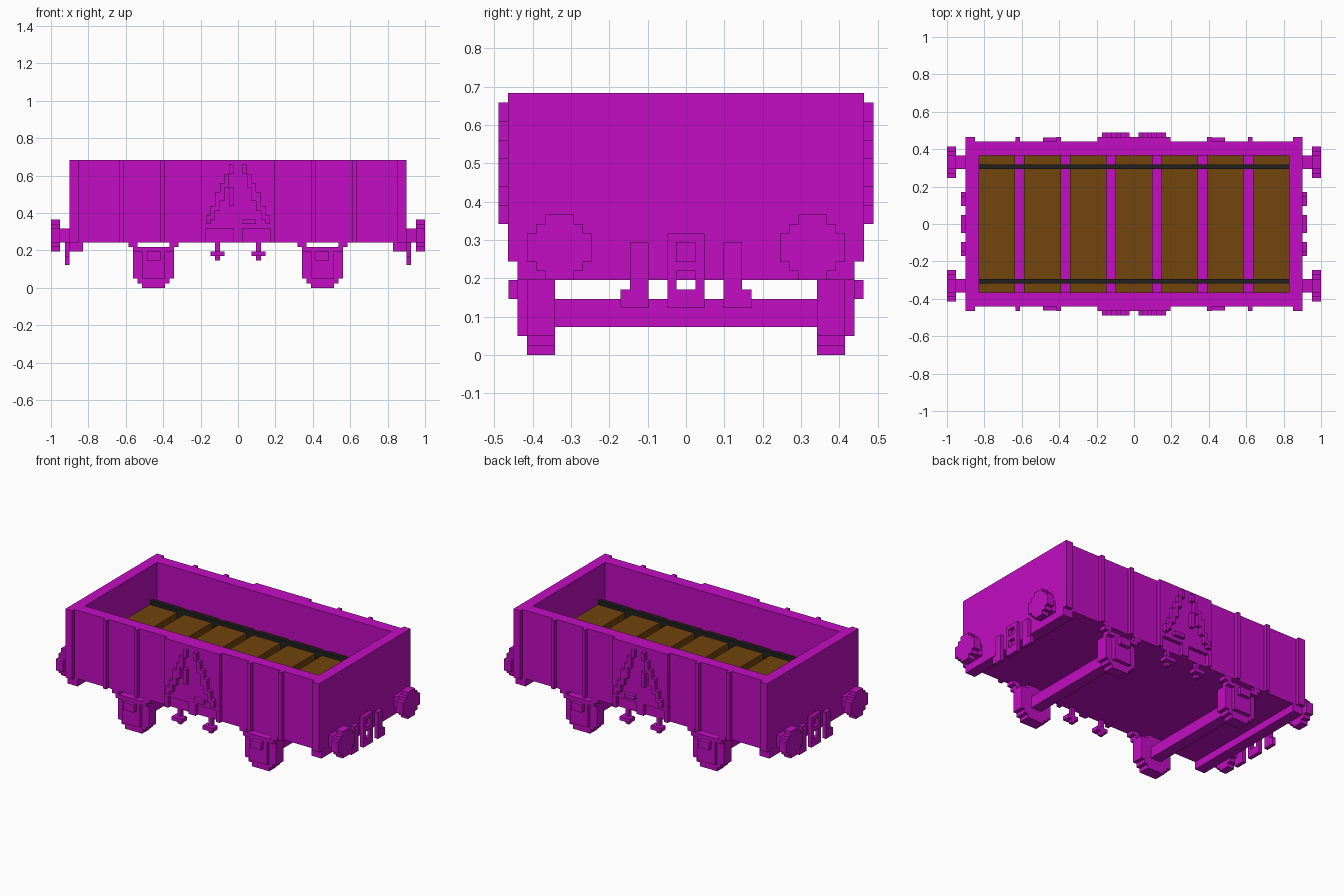
import bpy
import bmesh
from mathutils import Vector

if "Cube" in bpy.data.objects:
    bpy.data.objects.remove(bpy.data.objects["Cube"])

V = 2 / 82  # block size


def material(name, rgb):
    m = bpy.data.materials.new(name)
    m.use_nodes = True
    m.diffuse_color = (*rgb, 1)
    m.node_tree.nodes["Principled BSDF"].inputs["Base Color"].default_value = (*rgb, 1)
    return m


purple = material("purple paint", (0.54, 0.004, 0.54))
brown = material("brown wood", (0.17, 0.058, 0.004))
black = material("dark iron", (0.015, 0.015, 0.015))


def part(name, mat, boxes, mirror=""):
    """Join boxes (x0, x1, y0, y1, z0, z1), with copies mirrored over the named axes."""
    for axis in mirror:
        i = "xy".index(axis) * 2
        boxes = boxes + [b[:i] + (-b[i + 1], -b[i]) + b[i + 2:] for b in boxes]
    bm = bmesh.new()
    for x0, x1, y0, y1, z0, z1 in boxes:
        low, size = Vector((x0, y0, z0)), Vector((x1 - x0, y1 - y0, z1 - z0))
        for v in bmesh.ops.create_cube(bm, size=1)["verts"]:
            v.co = low + Vector((c + 0.5) * s for c, s in zip(v.co, size))
    mesh = bpy.data.meshes.new(name)
    bm.to_mesh(mesh)
    bm.free()
    mesh.materials.append(mat)
    ob = bpy.data.objects.new(name, mesh)
    bpy.context.collection.objects.link(ob)
    return ob


L, W, BASE, TOP = 0.9, 0.44, 10 * V, 28 * V
IL, IW = 0.83, 0.366          # inside half length and half width
FLOOR, PLANK = 0.39, 0.44

# Open wagon tub
part("floor", purple, [(-IL, IL, -IW, IW, BASE, FLOOR)])
part("side_walls", purple, [(-L, L, IW, W, BASE, TOP)], "y")
part("end_walls", purple, [(IL, L, -IW, IW, BASE, TOP)], "x")
part("end_sills", purple, [(IL, L, -W, W, 8 * V, BASE)], "x")

# Side ribs, corner posts and centre doors
ribs = [(x - V / 2, x + V / 2, W, W + V, BASE, TOP) for x in (0.402, 0.622)]
part("side_ribs", purple, ribs, "xy")
part("corner_posts", purple, [(L - 2 * V, L, W, W + V, BASE, TOP)], "xy")
part("centre_doors", purple, [(-8 * V, 8 * V, W, W + V, 13 * V, TOP)], "y")
part("door_posts", purple, [(7 * V, 8 * V, W, W + V, BASE, 13 * V),
                            (0, V, W, W + V, BASE, 13 * V)], "xy")

# Stepped triangular relief on the doors
relief = []
steps = [(14, 16), (15, 18), (17, 21), (19, 23), (22, 25), (25, 27)]
for i, (a, b) in enumerate(steps):
    relief.append(((6 - i) * V, (7 - i) * V, W + V, W + 2 * V, a * V, b * V))
part("door_relief", purple, relief, "xy")
part("relief_bar", purple, [(V, 4 * V, W + V, W + 2 * V, 14 * V, 15 * V),
                            (-2 * V, -V, W + V, W + 2 * V, 18 * V, 22 * V)], "y")

# Plank floor, split by grooves, with two long rails
edges = [-IL - 0.024, -0.612, -0.367, -0.122, 0.122, 0.367, 0.612, IL + 0.024]
planks = [(a + V, b - V, -IW, IW, FLOOR, PLANK) for a, b in zip(edges, edges[1:])]
part("floor_planks", brown, planks)
part("floor_rails", black, [(-IL, IL, 0.293, 0.293 + V, FLOOR, PLANK + V)], "y")

# Wheels, axles, axle boxes and leaf springs
wheels, covers, springs = [], [], []
AX = 0.451
for half, z0, z1 in ((2.5, 0, 1), (3.5, 1, 2), (4.5, 2, 8), (2.5, 8, 9)):
    wheels.append((AX - half * V, AX + half * V, 14 * V, 17 * V, z0 * V, z1 * V))
covers.append((AX - 2.5 * V, AX + 2.5 * V, 17 * V, 18 * V, 2 * V, 8 * V))
covers.append((AX - 1.5 * V, AX + 1.5 * V, 18 * V, 19 * V, 6 * V, 8 * V))
springs.append((AX - 4.5 * V, AX + 4.5 * V, 16 * V, 18 * V, 8 * V, 9 * V))
for s in (-1, 1):
    c = AX + s * 4.5 * V
    springs.append((c - V, c + V, 16 * V, 18 * V, 9 * V, BASE))
part("wheels", purple, wheels, "xy")
part("axle_boxes", purple, covers, "xy")
part("leaf_springs", purple, springs, "xy")
part("axles", purple, [(AX - 1.5 * V, AX + 1.5 * V, -14 * V, 14 * V, 3 * V, 6 * V)], "x")

# Small hangers under the doors
part("door_hangers", purple, [(4 * V, 5 * V, 17 * V, 18 * V, 6 * V, BASE),
                              (3 * V, 6 * V, 17 * V, 19 * V, 7 * V, 8 * V)], "xy")

# Buffers with stepped round heads
heads = [(39 * V, 41 * V, 0.33 - h * V, 0.33 + h * V, a * V, b * V)
         for h, a, b in ((1.5, 8, 9), (2.5, 9, 10), (3.5, 10, 13), (2.5, 13, 14), (1.5, 14, 15))]
part("buffer_heads", purple, heads, "xy")
part("buffer_shafts", purple, [(L, 39 * V, 0.33 - 1.5 * V, 0.33 + 1.5 * V, BASE, 13 * V)], "xy")

# Coupling frame and brake hoses on each end
X0, X1 = L, L + V
coupling = [(X0, X1, s * 1.5 * V - V / 2, s * 1.5 * V + V / 2, 5 * V, 13 * V) for s in (-1, 1)]
coupling += [(X0, X1, -V, V, a * V, b * V) for a, b in ((5, 7), (9, 10), (12, 13))]
part("couplings", purple, coupling, "x")
part("brake_hoses", purple, [(X0, X1, 4 * V, 6 * V, 5 * V, 12 * V),
                             (X0, X1, 6 * V, 7 * V, 5 * V, 7 * V)], "xy")
